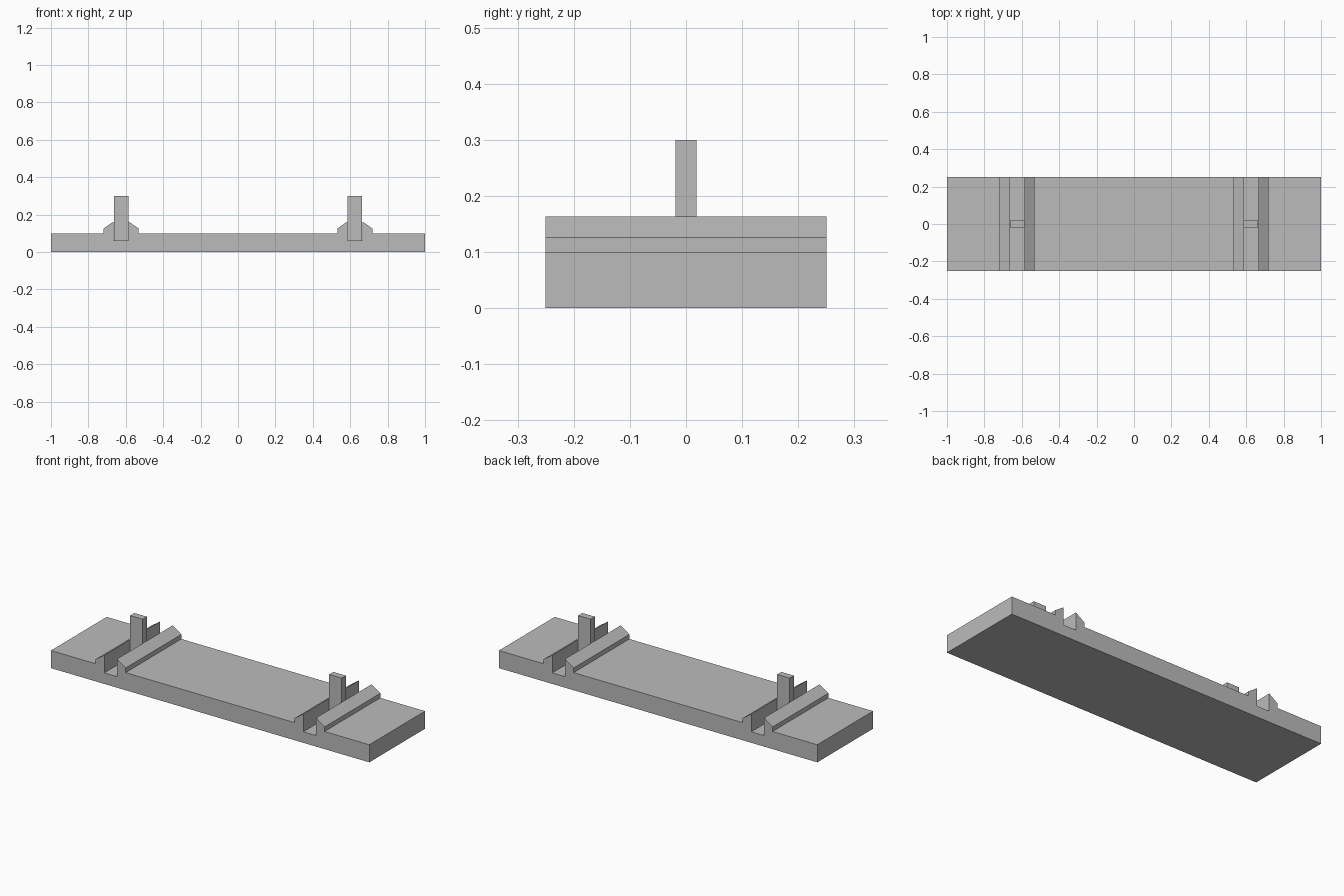
import bpy
import bmesh

cube = bpy.data.objects.get("Cube")
if cube:
    bpy.data.objects.remove(cube, do_unlink=True)

GREY = (0.5, 0.5, 0.5, 1)
grey = bpy.data.materials.new("plain_grey")
grey.use_nodes = True
grey.diffuse_color = GREY
grey.node_tree.nodes["Principled BSDF"].inputs["Base Color"].default_value = GREY

SLOT_X = 0.625      # slot centre distance from the middle
SLOT_HALF = 0.04
RAIL_HALF = 0.094
SLOT_Z, DECK_Z, LIP_Z, RAIL_Z, POST_Z = 0.0625, 0.1, 0.126, 0.163, 0.3
DEPTH, POST_DEPTH = 0.5, 0.038


def extrude_profile(name, points, depth):
    """Extrude an x-z outline along y, centred on y = 0."""
    bm = bmesh.new()
    face = bm.faces.new([bm.verts.new((x, -depth / 2, z)) for x, z in points])
    grown = bmesh.ops.extrude_face_region(bm, geom=[face])["geom"]
    moved = [v for v in grown if isinstance(v, bmesh.types.BMVert)]
    bmesh.ops.translate(bm, verts=moved, vec=(0, depth, 0))
    bmesh.ops.recalc_face_normals(bm, faces=bm.faces)
    mesh = bpy.data.meshes.new(name)
    bm.to_mesh(mesh)
    bm.free()
    mesh.materials.append(grey)
    obj = bpy.data.objects.new(name, mesh)
    bpy.context.collection.objects.link(obj)
    return obj


# Base plate with two slots, each between a pair of sloped rails
half_rail = [(-RAIL_HALF, DECK_Z), (-RAIL_HALF, LIP_Z),
             (-SLOT_HALF, RAIL_Z), (-SLOT_HALF, SLOT_Z)]
rail = half_rail + [(-x, z) for x, z in reversed(half_rail)]
outline = [(-1, 0), (-1, DECK_Z)]
for centre in (-SLOT_X, SLOT_X):
    outline += [(centre + x, z) for x, z in rail]
outline += [(1, DECK_Z), (1, 0)]
extrude_profile("base_plate", outline, DEPTH)

# Upright posts standing in the slots
for side, centre in (("right", -SLOT_X), ("left", SLOT_X)):
    a, b = centre - SLOT_HALF + 0.001, centre + SLOT_HALF - 0.001
    extrude_profile(side + "_post",
                    [(a, SLOT_Z), (a, POST_Z), (b, POST_Z), (b, SLOT_Z)], POST_DEPTH)
